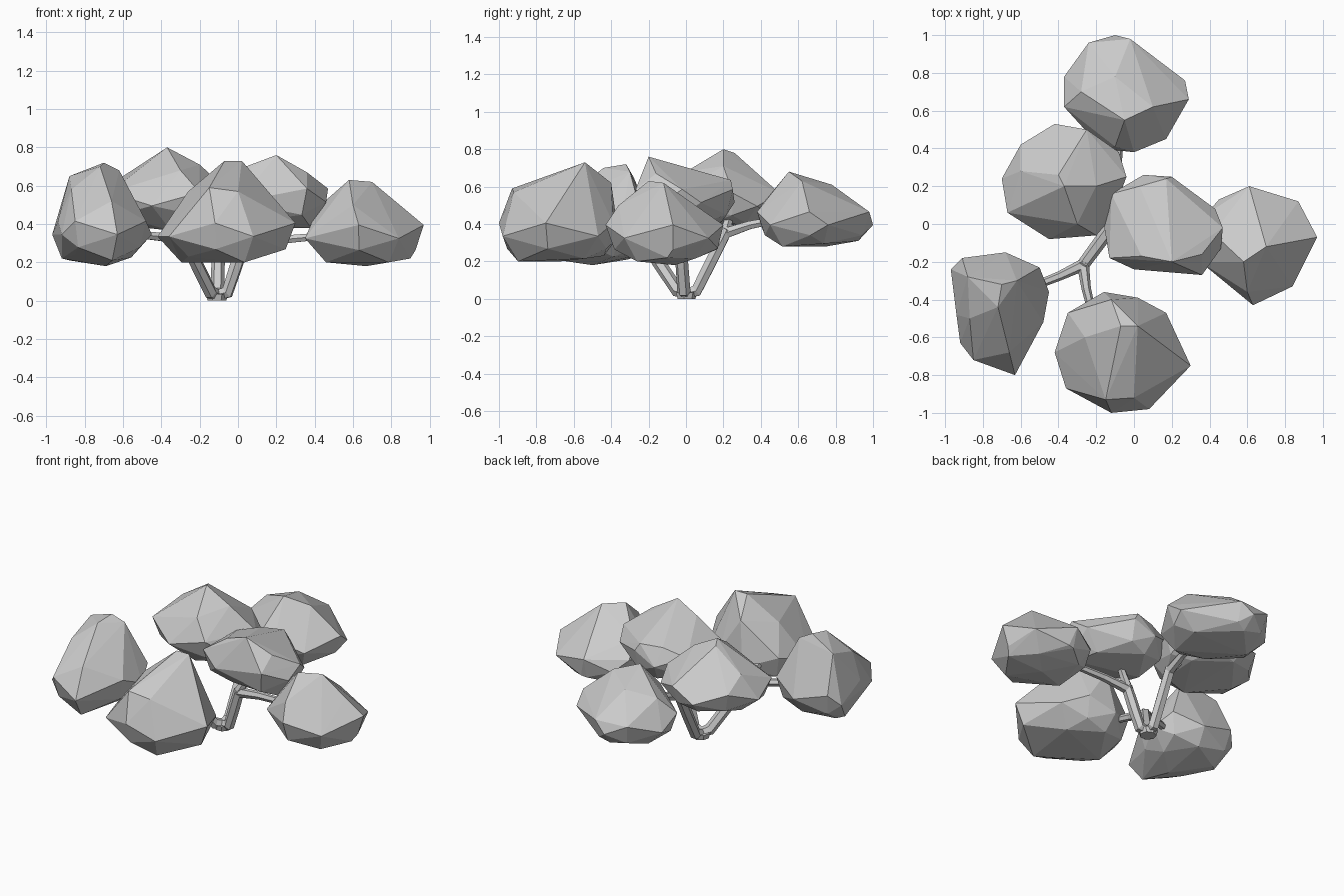
import bpy, bmesh
from mathutils import Vector

if "Cube" in bpy.data.objects:
    bpy.data.objects.remove(bpy.data.objects["Cube"])


def clump(name, outline, z_mid, z_bot, tops):
    """Faceted foliage: widest outline, crown/extra points and a shrunken underside, wrapped in a hull."""
    bm = bmesh.new()
    n = len(outline)
    cx = sum(p[0] for p in outline) / n
    cy = sum(p[1] for p in outline) / n
    for i, (x, y) in enumerate(outline):
        bm.verts.new((x, y, z_mid + (0.035 if i % 2 else -0.035)))
        if i % 2 == 0:
            k = 0.62 + 0.06 * (i % 4)
            bm.verts.new((cx + (x - cx) * k, cy + (y - cy) * k, z_bot + 0.015 * (i % 3)))
        else:
            bm.verts.new((cx + (x - cx) * 0.87, cy + (y - cy) * 0.87, z_mid - (z_mid - z_bot) * 0.6))
    for p in tops:
        bm.verts.new(p)
    res = bmesh.ops.convex_hull(bm, input=bm.verts[:])
    inner = {g for g in res["geom_interior"] + res["geom_unused"] if isinstance(g, bmesh.types.BMVert)}
    bmesh.ops.delete(bm, geom=list(inner), context='VERTS')
    bmesh.ops.recalc_face_normals(bm, faces=bm.faces[:])
    me = bpy.data.meshes.new(name)
    bm.to_mesh(me)
    bm.free()
    bpy.context.collection.objects.link(bpy.data.objects.new(name, me))


def branch(name, path, radii):
    """Tapered six-sided limb along a path."""
    cu = bpy.data.curves.new(name, 'CURVE')
    cu.dimensions = '3D'
    cu.bevel_depth = 1.0
    cu.bevel_resolution = 1
    cu.use_fill_caps = True
    sp = cu.splines.new('POLY')
    sp.use_smooth = False
    sp.points.add(len(path) - 1)
    for pt, co, r in zip(sp.points, path, radii):
        pt.co = (*co, 1)
        pt.radius = r
    ob = bpy.data.objects.new(name, cu)
    bpy.context.collection.objects.link(ob)
    bpy.ops.object.select_all(action='DESELECT')
    ob.select_set(True)
    bpy.context.view_layer.objects.active = ob
    bpy.ops.object.convert(target='MESH')


# Foliage clumps
clump("foliage_back",
      [(-.37, .78), (-.24, .96), (-.1, 1.0), (-.02, .98), (.27, .76), (.29, .66),
       (.17, .45), (0, .38), (-.17, .4), (-.37, .62)], .43, .28,
      [(-.05, .55, .68), (-.1, .78, .61), (.1, .62, .63), (-.28, .7, .57), (-.05, .9, .51),
       (-.1, .41, .51)])
clump("foliage_left",
      [(-.7, .24), (-.6, .42), (-.42, .53), (-.25, .5), (-.08, .38), (-.04, .25),
       (-.12, .03), (-.2, -.06), (-.45, -.08), (-.67, .06)], .53, .39,
      [(-.37, .2, .8), (-.4, .26, .78), (-.6, .28, .65), (-.2, .2, .71), (-.3, .0, .68),
       (-.35, .05, .365)])
clump("foliage_centre",
      [(-.16, 0), (-.12, .16), (.05, .26), (.2, .25), (.43, .08), (.47, -.02),
       (.46, -.13), (.36, -.27), (0, -.24), (-.13, -.18)], .55, .38,
      [(.2, -.2, .76), (.04, -.17, .70), (.36, -.16, .67), (.15, .0, .67), (.17, .24, .635), (.03, .2, .63)])
clump("foliage_right",
      [(.35, -.2), (.38, .05), (.45, .13), (.61, .2), (.87, .12), (.97, -.07),
       (.84, -.33), (.63, -.43)], .36, .20,
      [(.58, -.2, .63), (.7, -.12, .62), (.42, -.05, .49), (.85, -.1, .49), (.6, -.36, .5),
       (.67, -.06, .18), (.9, -.1, .22), (.65, .17, .27)])
clump("foliage_front",
      [(-.42, -.68), (-.35, -.47), (-.16, -.36), (.02, -.39), (.17, -.47), (.3, -.75),
       (.08, -.98), (-.12, -1.0), (-.36, -.87)], .37, .2,
      [(-.07, -.54, .73), (.02, -.54, .73), (-.12, -.4, .62), (-.15, -.93, .59), (.0, -.92, .57),
       (-.26, -.6, .57), (.15, -.7, .54)])
clump("foliage_front_left",
      [(-.97, -.24), (-.91, -.18), (-.68, -.15), (-.5, -.23), (-.45, -.36), (-.48, -.52),
       (-.63, -.8), (-.85, -.72), (-.92, -.63), (-.94, -.48)], .38, .21,
      [(-.7, -.32, .72), (-.72, -.44, .70), (-.62, -.3, .68), (-.88, -.28, .65), (-.87, -.5, .58),
       (-.66, -.68, .52), (-.69, -.5, .18), (-.92, -.35, .22)])

# Small root and three forking limbs that splay out near the ground
root = Vector((-.11, 0, .03))
bpy.ops.mesh.primitive_cone_add(vertices=7, radius1=.05, radius2=.06, depth=.035, location=(-.11, 0, .0175))
bpy.context.object.name = "root"
forks = {
    "front": ((-.28, -.23, .32), (-.66, -.38, .36), (-.19, -.6, .37)),
    "back": ((-.1, .22, .37), (-.06, .62, .45), (-.28, .24, .53)),
    "right": ((.03, -.03, .30), (.58, -.1, .35), (.15, .0, .5)),
}
for side, (fork, tip_a, tip_b) in forks.items():
    fork = Vector(fork)
    out = Vector((fork.x - root.x, fork.y, 0)).normalized() * .055
    knee = root + out + Vector((0, 0, .012))
    branch(side + "_limb", [root, knee, knee.lerp(fork, .5), fork], (.03, .036, .035, .033))
    for tag, tip in (("a", tip_a), ("b", tip_b)):
        branch(f"{side}_twig_{tag}", [fork.lerp(root, .06), fork.lerp(Vector(tip), .3), tip],
               (.032, .025, .018))
